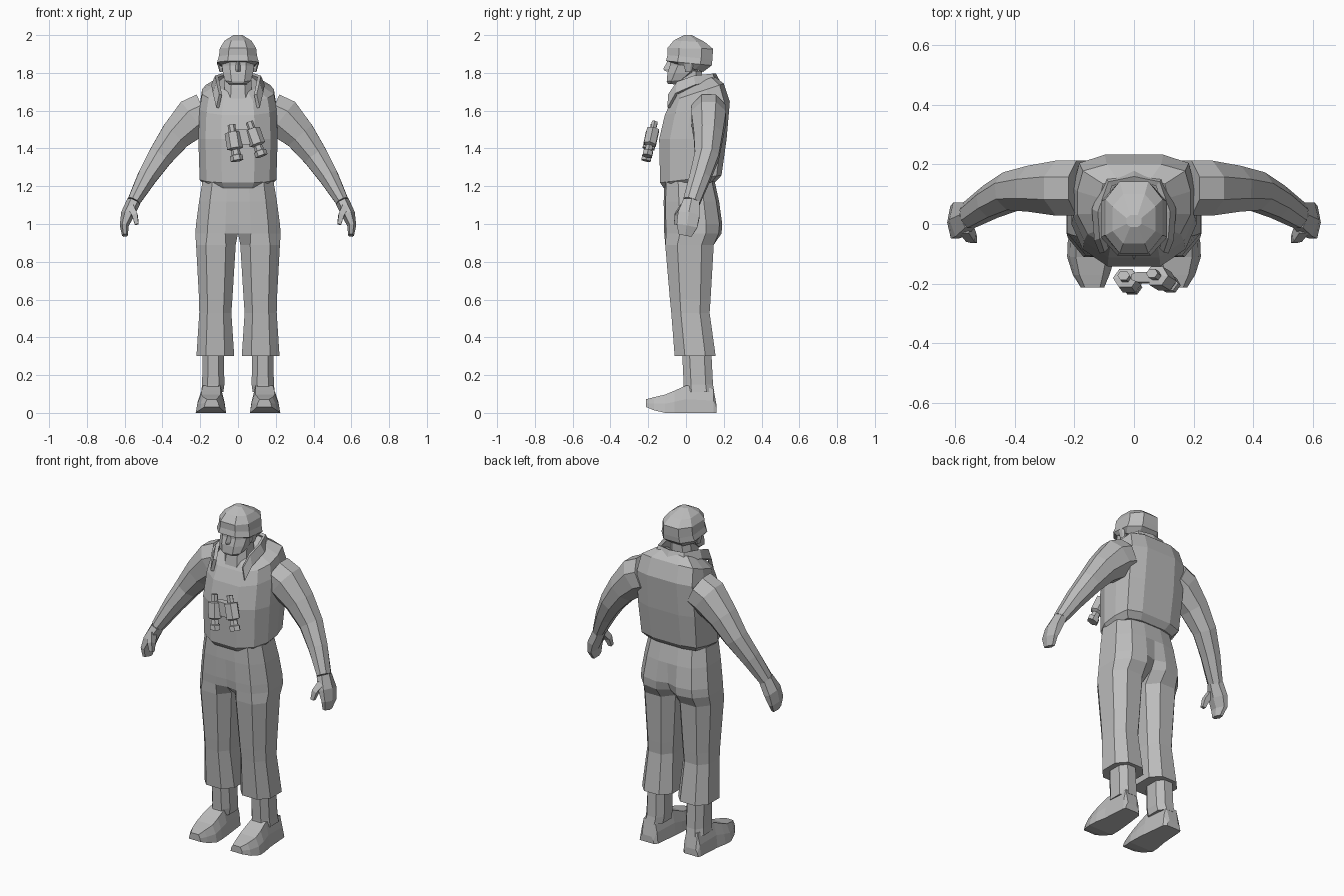
import bpy, bmesh, math
from mathutils import Vector

grey = bpy.data.materials.new("plain_grey")
grey.diffuse_color = (0.5, 0.5, 0.5, 1)


def make(name, rings, mirror=False, cap=True, closed=True):
    """Skin a list of equal-length point rings."""
    bm = bmesh.new()
    vs = [[bm.verts.new(p) for p in r] for r in rings]
    n = len(rings[0])
    for a, b in zip(vs, vs[1:]):
        for i in range(n if closed else n - 1):
            j = (i + 1) % n
            bm.faces.new((a[i], a[j], b[j], b[i]))
    if cap:
        bm.faces.new(vs[0])
        bm.faces.new(vs[-1])
    bmesh.ops.recalc_face_normals(bm, faces=bm.faces)
    me = bpy.data.meshes.new(name)
    bm.to_mesh(me)
    bm.free()
    me.materials.append(grey)
    ob = bpy.data.objects.new(name, me)
    bpy.context.collection.objects.link(ob)
    if mirror:
        ob.modifiers.new("mirror", 'MIRROR')
    return ob


def slab(z, x0, x1, y0, y1, slope=0, k=0.5):
    """Eight-sided level ring filling a box, optionally tilted along y."""
    cx, cy, rx, ry = (x0 + x1) / 2, (y0 + y1) / 2, (x1 - x0) / 2, (y1 - y0) / 2
    oct8 = [(1, -k), (1, k), (k, 1), (-k, 1), (-1, k), (-1, -k), (-k, -1), (k, -1)]
    return [(cx + rx * a, cy + ry * b, z + slope * (cy + ry * b)) for a, b in oct8]


def wide(z, hx, y0, y1, slope=0, k=0.5):
    return slab(z, -hx, hx, y0, y1, slope, k)


def chest(z, hx, y0, y1, slope=0):
    """Twelve-sided torso ring, rounder in front than behind."""
    cy, ry = (y0 + y1) / 2, (y1 - y0) / 2
    right = [(0.42, -1), (0.82, -0.68), (1, -0.2), (1, 0.35), (0.9, 0.84), (0.48, 1)]
    pts = right + [(-a, b) for a, b in reversed(right)]
    return [(hx * a, cy + ry * b, z + slope * (cy + ry * b)) for a, b in pts]


def half(z, hx, y0, y1, cleft=0.0):
    """Right half of a hip ring, closed on the centre plane."""
    cy, ry = (y0 + y1) / 2, (y1 - y0) / 2
    return [(hx, cy - ry * 0.45, z), (hx, cy + ry * 0.45, z), (hx * 0.72, y1 - 0.015, z),
            (hx * 0.3, y1, z), (0, y1 - cleft, z), (0, y0 + cleft * 0.3, z),
            (hx * 0.3, y0, z), (hx * 0.72, y0 + 0.01, z)]


def tube(name, stations, n=8, mirror=False):
    """Limb through (centre, y radius, normal radius) stations."""
    cs = [Vector(s[0]) for s in stations]
    rings = []
    for i, (c, ru, rv) in enumerate(stations):
        t = (cs[min(i + 1, len(cs) - 1)] - cs[max(i - 1, 0)]).normalized()
        v = t.cross(Vector((0, 1, 0))).normalized()
        u = v.cross(t)
        ring = []
        for k in range(n):
            a = math.tau * (k + 0.5) / n
            s = 1 / math.cos(math.pi / n)
            ring.append(cs[i] + u * ru * s * math.cos(a) + v * rv * s * math.sin(a))
        rings.append(ring)
    return make(name, rings, mirror)


# Trousers: each leg runs up into its half of the hips
make("trousers", [
    slab(0.30, 0.02, 0.22, -0.06, 0.157),
    slab(0.53, 0.035, 0.205, -0.078, 0.125),
    slab(0.60, 0.03, 0.206, -0.085, 0.13),
    slab(0.89, 0.012, 0.222, -0.11, 0.147),
    half(0.95, 0.226, -0.115, 0.188, 0.04),
    half(1.0, 0.222, -0.117, 0.192, 0.02),
    half(1.12, 0.206, -0.118, 0.175),
    half(1.225, 0.188, -0.115, 0.152)], mirror=True)

# Boots
make("boot_shaft", [
    slab(0.11, 0.078, 0.195, -0.012, 0.15),
    slab(0.15, 0.072, 0.190, -0.012, 0.143),
    slab(0.31, 0.075, 0.187, -0.02, 0.135)], mirror=True)


def foot(y, x0, x1, z0, z1):
    m, d = z0 + (z1 - z0) * 0.5, (x1 - x0) * 0.18
    return [(x0, y, z0), (x1, y, z0), (x1 - d * 0.3, y, m),
            (x1 - d, y, z1), (x0 + d, y, z1), (x0 + d * 0.3, y, m)]


make("boot_foot", [
    foot(0.162, 0.10, 0.195, 0.0, 0.04),
    foot(0.145, 0.085, 0.20, 0.0, 0.13),
    foot(0.0, 0.068, 0.21, 0.0, 0.145),
    foot(-0.06, 0.063, 0.222, 0.0, 0.118),
    foot(-0.11, 0.063, 0.224, 0.0, 0.097),
    foot(-0.17, 0.082, 0.205, 0.014, 0.083),
    foot(-0.213, 0.10, 0.178, 0.032, 0.072)], mirror=True)

# Vest with sloping hem and shoulders
make("vest", [
    chest(1.205, 0.175, -0.118, 0.158, 0.12),
    chest(1.235, 0.203, -0.137, 0.188, 0.12),
    chest(1.45, 0.21, -0.142, 0.215),
    chest(1.60, 0.204, -0.112, 0.232, 0.2),
    chest(1.677, 0.19, -0.078, 0.2, 0.33),
    chest(1.722, 0.115, -0.045, 0.15, 0.4)])

# Collar wings rising to the nape
collar = make("collar", [
    [(0.108, -0.092, 1.615), (0.092, -0.088, 1.685)],
    [(0.125, -0.05, 1.69), (0.106, -0.045, 1.75)],
    [(0.132, 0.05, 1.735), (0.112, 0.04, 1.782)],
    [(0.09, 0.15, 1.745), (0.08, 0.135, 1.792)],
    [(0, 0.172, 1.75), (0, 0.15, 1.792)]], mirror=True, cap=False, closed=False)
thick = collar.modifiers.new("thickness", 'SOLIDIFY')
thick.thickness = 0.02
thick.offset = 0

# Sleeved arm and mitten-like hand
tube("arm", [
    ((0.175, 0.12, 1.59), 0.092, 0.105),
    ((0.235, 0.12, 1.562), 0.092, 0.108),
    ((0.33, 0.118, 1.468), 0.077, 0.083),
    ((0.41, 0.11, 1.36), 0.064, 0.066),
    ((0.48, 0.075, 1.25), 0.055, 0.052),
    ((0.552, 0.03, 1.12), 0.045, 0.034)], mirror=True)
tube("hand", [
    ((0.552, 0.03, 1.12), 0.043, 0.032),
    ((0.585, 0.015, 1.05), 0.058, 0.031),
    ((0.603, 0.005, 0.99), 0.055, 0.02),
    ((0.598, -0.005, 0.94), 0.035, 0.014)], 6, True)
tube("thumb", [
    ((0.565, -0.012, 1.085), 0.022, 0.018),
    ((0.546, -0.043, 1.045), 0.018, 0.015),
    ((0.536, -0.053, 0.998), 0.011, 0.01)], 4, True)

# Neck and head
make("neck", [
    wide(1.66, 0.08, -0.07, 0.09),
    wide(1.72, 0.072, -0.06, 0.085),
    wide(1.81, 0.068, -0.04, 0.085)])
make("head", [
    wide(1.733, 0.045, -0.097, -0.04, -0.1),
    wide(1.765, 0.068, -0.102, 0.0, 0.1),
    wide(1.80, 0.08, -0.098, 0.055),
    wide(1.84, 0.085, -0.085, 0.085),
    wide(1.87, 0.085, -0.085, 0.085)])
make("nose", [
    [(-0.018, -0.085, 1.805), (0.018, -0.085, 1.805), (0, -0.112, 1.81)],
    [(-0.018, -0.085, 1.82), (0.018, -0.085, 1.82), (0, -0.12, 1.822)],
    [(-0.008, -0.08, 1.865), (0.008, -0.08, 1.865), (0, -0.096, 1.865)]])
make("ear", [
    slab(1.805, 0.078, 0.098, -0.005, 0.03),
    slab(1.85, 0.08, 0.110, -0.01, 0.04)], mirror=True)

# Helmet with a flared rim, tucked under at the nape
make("helmet", [
    wide(1.832, 0.09, -0.082, 0.09, -0.3),
    wide(1.853, 0.11, -0.106, 0.136, -0.1),
    wide(1.885, 0.101, -0.098, 0.14, -0.1),
    wide(1.93, 0.096, -0.098, 0.143, -0.02),
    wide(1.968, 0.072, -0.065, 0.10, -0.05),
    wide(2.0, 0.025, -0.01, 0.03)])


# Binoculars hanging on the chest
def barrel(name, top, bottom):
    a, b = Vector(top), Vector(bottom)
    profile = [(0, .018), (.2, .017), (.22, .037), (.66, .037),
               (.7, .02), (.84, .022), (.86, .029), (1, .029)]
    tube(name, [(a.lerp(b, t), r * 0.85, r) for t, r in profile], 6)


barrel("binocular_left", (-0.035, -0.172, 1.525), (-0.005, -0.212, 1.335))
barrel("binocular_right", (0.06, -0.165, 1.54), (0.125, -0.205, 1.36))
make("binocular_bridge", [
    slab(1.42, 0.0, 0.085, -0.20, -0.165),
    slab(1.50, -0.01, 0.08, -0.195, -0.16)])
